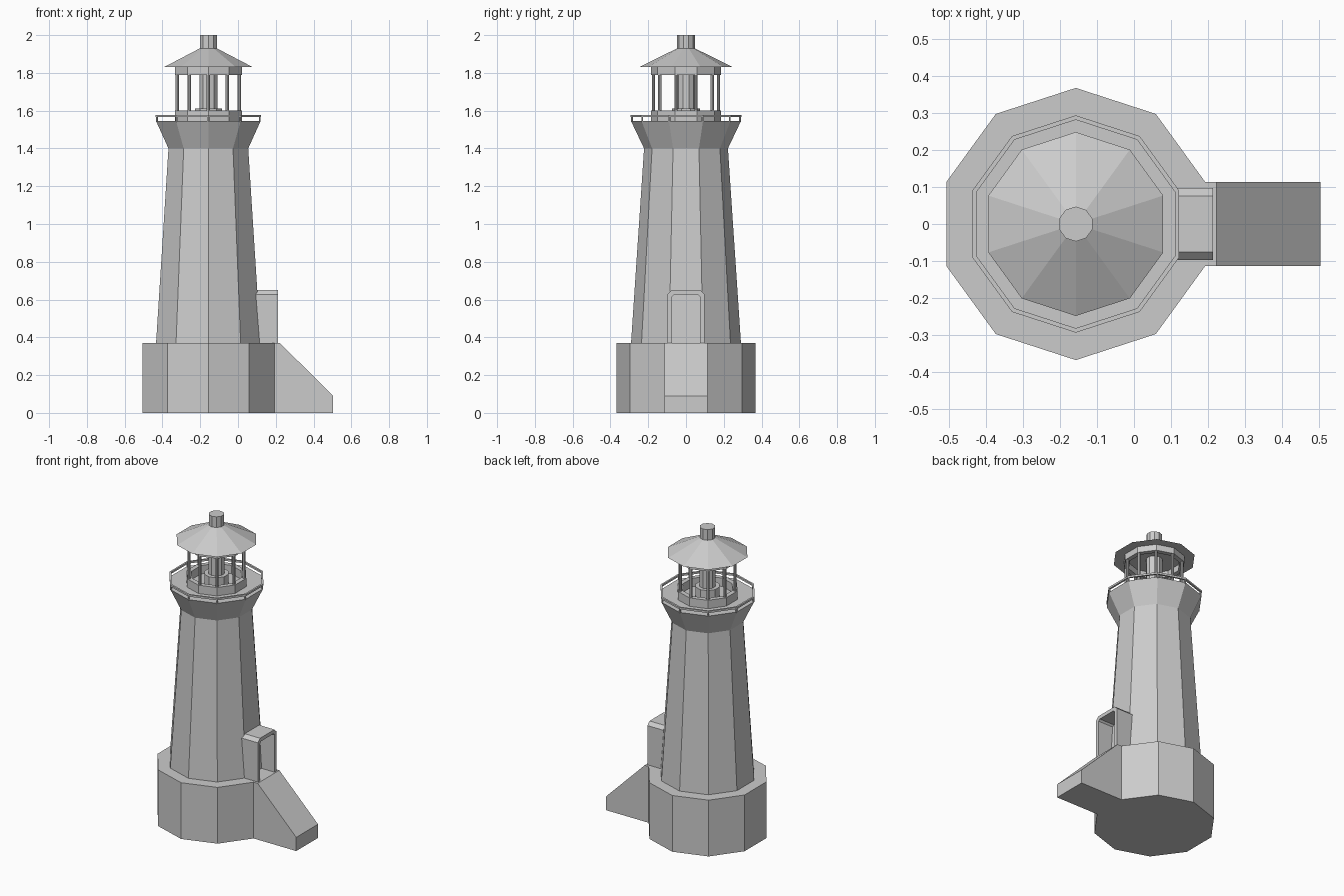
import bpy, bmesh
from math import sin, cos, pi

if "Cube" in bpy.data.objects:
    bpy.data.objects.remove(bpy.data.objects["Cube"])

CX = -0.157   # tower axis
SIDES = 10


def finish(name, bm):
    bmesh.ops.remove_doubles(bm, verts=bm.verts, dist=1e-5)
    bmesh.ops.recalc_face_normals(bm, faces=bm.faces)
    mesh = bpy.data.meshes.new(name)
    bm.to_mesh(mesh)
    bm.free()
    obj = bpy.data.objects.new(name, mesh)
    bpy.context.collection.objects.link(obj)
    return obj


def add_lathe(bm, profile, centre=(CX, 0), sides=SIDES, ring=False):
    """Revolve (radius, z) points; cap the ends, or close the section as a ring."""
    loops = [[bm.verts.new((centre[0] + r * cos(pi / 2 + 2 * pi * k / sides),
                            centre[1] + r * sin(pi / 2 + 2 * pi * k / sides), z))
              for k in range(sides)] for r, z in profile]
    pairs = list(zip(loops, loops[1:]))
    if ring:
        pairs.append((loops[-1], loops[0]))
    else:
        bm.faces.new(loops[0])
        bm.faces.new(loops[-1])
    for a, b in pairs:
        for k in range(sides):
            n = (k + 1) % sides
            bm.faces.new((a[k], a[n], b[n], b[k]))


def lathe(name, profile, **kw):
    bm = bmesh.new()
    add_lathe(bm, profile, **kw)
    return finish(name, bm)


def posts(name, radius, thickness, z0, z1):
    """One thin post at every corner of the decagon."""
    bm = bmesh.new()
    for k in range(SIDES):
        a = pi / 2 + 2 * pi * k / SIDES
        add_lathe(bm, [(thickness, z0), (thickness, z1)], sides=8,
                  centre=(CX + radius * cos(a), radius * sin(a)))
    return finish(name, bm)


def prism(name, points, offset):
    """Extrude a flat polygon by an offset vector."""
    bm = bmesh.new()
    face = bm.faces.new([bm.verts.new(p) for p in points])
    out = bmesh.ops.extrude_face_region(bm, geom=[face])
    bmesh.ops.translate(bm, vec=offset,
                        verts=[v for v in out["geom"] if isinstance(v, bmesh.types.BMVert)])
    return finish(name, bm)


# masonry: plinth, tapered tower and flared gallery
lathe("plinth", [(0.367, 0), (0.367, 0.37)])
lathe("tower", [(0.291, 0.37), (0.222, 1.40), (0.291, 1.545)])

# entrance ramp
ramp = [(0.19, 0), (0.503, 0), (0.503, 0.09), (0.222, 0.37), (0.19, 0.37)]
prism("entrance_ramp", [(x, -0.113, z) for x, z in ramp], (0, 0.226, 0))

# porch: an open arch with chamfered corners
half_outer = [(0.097, 0.37), (0.097, 0.628), (0.075, 0.65)]
half_inner = [(0.074, 0.37), (0.074, 0.615), (0.064, 0.626)]
outer = half_outer + [(-y, z) for y, z in reversed(half_outer)]
inner = half_inner + [(-y, z) for y, z in reversed(half_inner)]
prism("porch", [(0.08, y, z) for y, z in outer + inner[::-1]], (0.133, 0, 0))

# gallery railing
lathe("gallery_rail", [(0.293, 1.566), (0.293, 1.578), (0.281, 1.578), (0.281, 1.566)], ring=True)
posts("rail_posts", 0.286, 0.005, 1.54, 1.57)

# lantern room: sill, columns and head ring
for name, z0, z1 in (("lantern_sill", 1.545, 1.60), ("lantern_head", 1.79, 1.832)):
    lathe(name, [(0.186, z0), (0.186, z1), (0.155, z1), (0.155, z0)], ring=True)
posts("lantern_columns", 0.172, 0.009, 1.59, 1.80)

# lamp on its stand
lathe("lamp", [(0.075, 1.545), (0.075, 1.612), (0.05, 1.612), (0.05, 1.835)])

# roof and vent
lathe("roof", [(0.248, 1.83), (0.047, 1.93)])
lathe("roof_vent", [(0.047, 1.92), (0.047, 2.0)])
